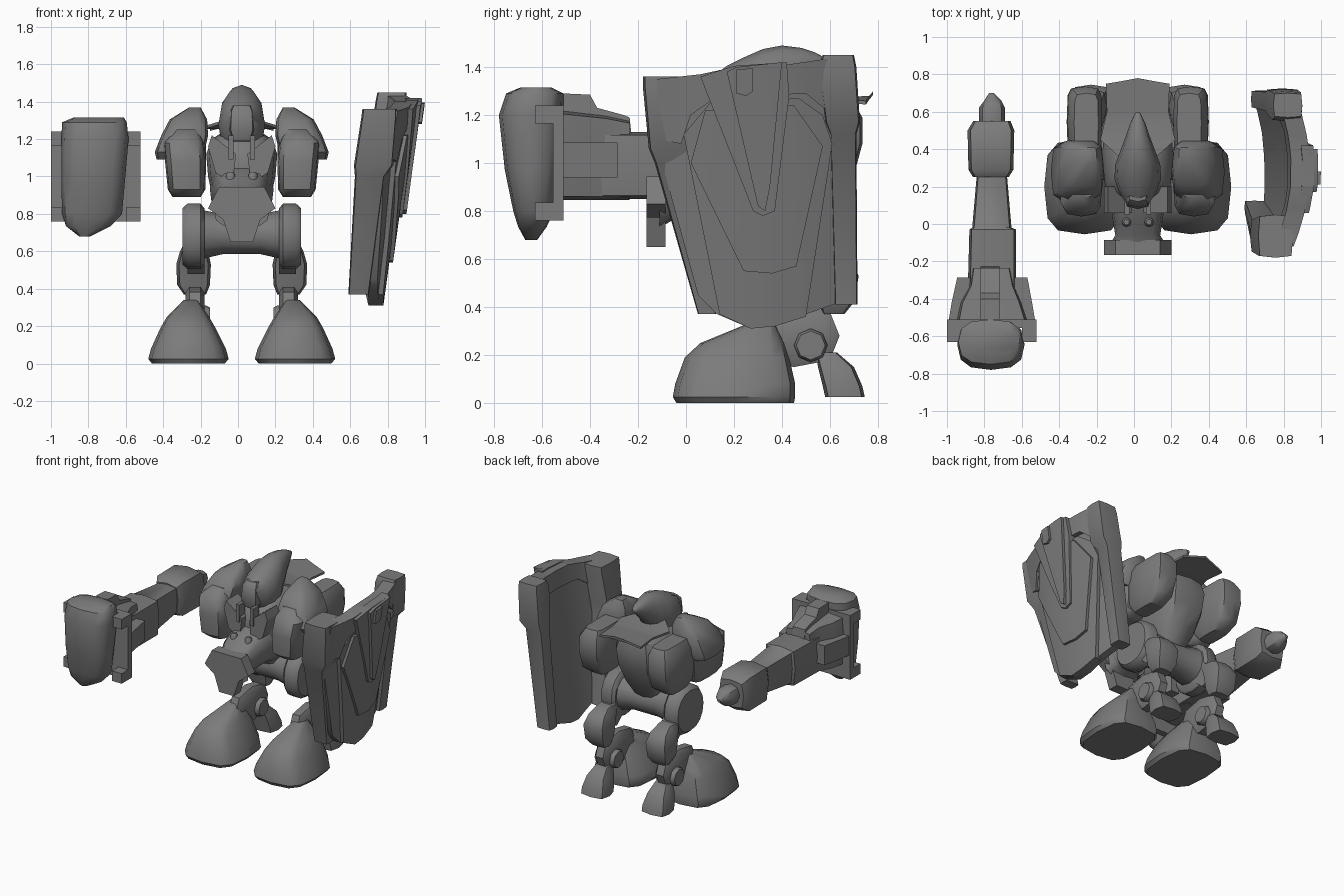
import bpy, bmesh, math
from mathutils import Vector

grey = bpy.data.materials.new("armour_grey")
grey.diffuse_color = (0.2, 0.2, 0.2, 1)
ORDER = {'X': lambda t, u, v: (t, u, v), 'Y': lambda t, u, v: (u, t, v), 'Z': lambda t, u, v: (u, v, t)}


def finish(name, bm, mirror=False, angle=42):
    bmesh.ops.recalc_face_normals(bm, faces=bm.faces)
    me = bpy.data.meshes.new(name)
    bm.to_mesh(me)
    bm.free()
    me.materials.append(grey)
    ob = bpy.data.objects.new(name, me)
    bpy.context.collection.objects.link(ob)
    bpy.ops.object.select_all(action='DESELECT')
    ob.select_set(True)
    bpy.context.view_layer.objects.active = ob
    bpy.ops.object.shade_smooth_by_angle(angle=math.radians(angle))
    if mirror:
        ob.modifiers.new("mirror", 'MIRROR').use_mirror_merge = False
    return ob


def loft(name, axis, secs, n=12, p=0.6, mirror=False):
    """Skin rounded-box sections (t, u0, u1, v0, v1) along an axis."""
    bm = bmesh.new()
    rings = []
    for t, u0, u1, v0, v1 in secs:
        ring = []
        for i in range(n):
            a = 2 * math.pi * i / n
            c, s = math.cos(a), math.sin(a)
            c = math.copysign(abs(c) ** p, c) if abs(c) > 1e-6 else 0
            s = math.copysign(abs(s) ** p, s) if abs(s) > 1e-6 else 0
            co = ORDER[axis](t, (u0 + u1) / 2 + c * (u1 - u0) / 2, (v0 + v1) / 2 + s * (v1 - v0) / 2)
            ring.append(bm.verts.new(co))
        rings.append(ring)
    for a, b in zip(rings, rings[1:]):
        for i in range(n):
            bm.faces.new((a[i], a[(i + 1) % n], b[(i + 1) % n], b[i]))
    bm.faces.new(rings[0])
    bm.faces.new(rings[-1])
    return finish(name, bm, mirror)


def prism(name, axis, outline, t0, t1, mirror=False, shape=None, cuts=()):
    """Extrude an outline along an axis, optionally slice along y and reshape."""
    bm = bmesh.new()
    a = [bm.verts.new(ORDER[axis](t0, u, v)) for u, v in outline]
    b = [bm.verts.new(ORDER[axis](t1, u, v)) for u, v in outline]
    bm.faces.new(a)
    bm.faces.new(b)
    for i in range(len(a)):
        j = (i + 1) % len(a)
        bm.faces.new((a[i], a[j], b[j], b[i]))
    for y in cuts:
        bmesh.ops.bisect_plane(bm, geom=bm.verts[:] + bm.edges[:] + bm.faces[:],
                               plane_co=(0, y, 0), plane_no=(0, 1, 0))
    if shape:
        for v in bm.verts:
            v.co = Vector(shape(v.co))
    return finish(name, bm, mirror, 30)


def box(name, x0, x1, y0, y1, z0, z1, mirror=False):
    return prism(name, 'Z', [(x0, y0), (x1, y0), (x1, y1), (x0, y1)], z0, z1, mirror)


# --- Feet, ankles and legs ---
loft("foot", 'Z', [(0.0, .09, .48, -.04, .45), (.025, .07, .50, -.055, .455), (.08, .085, .485, -.045, .455),
                   (.19, .14, .435, -.005, .43), (.25, .175, .40, .06, .41), (.34, .235, .31, .28, .37)],
     12, .6, True)
loft("ankle_link", 'X', [(.20, .30, .61, .19, .38), (.22, .26, .64, .15, .41),
                         (.28, .26, .64, .15, .41), (.30, .30, .61, .19, .38)], 8, .7, True)
loft("ankle_knob", 'X', [(.17, .46, .58, .18, .30), (.19, .45, .59, .17, .31),
                         (.31, .45, .59, .17, .31), (.33, .46, .58, .18, .30)], 8, 1, True)
loft("heel", 'Z', [(.025, .15, .35, .58, .745), (.07, .15, .35, .57, .735), (.15, .17, .33, .55, .70),
                   (.21, .19, .30, .54, .63)], 8, .5, True)
loft("knee_block", 'Z', [(.37, .19, .31, .57, .66), (.42, .17, .345, .55, .70), (.53, .165, .35, .53, .72),
                         (.60, .18, .33, .50, .68), (.64, .20, .31, .48, .60)], 8, .5, True)
prism("thigh", 'X', [(.38, .58), (.42, .76), (.56, .62), (.58, .5), (.5, .48)], .2, .29, True)

# --- Hips ---
loft("hip_wheel", 'X', [(.20, .22, .52, .53, .83), (.22, .20, .54, .505, .855),
                        (.29, .20, .54, .505, .855), (.318, .22, .52, .53, .83)], 16, .9, True)
loft("hip_barrel", 'X', [(-.21, .23, .51, .56, .82), (-.1, .25, .49, .585, .80),
                         (.1, .25, .49, .585, .80), (.21, .23, .51, .56, .82)], 12, .9)

# --- Torso ---
loft("torso", 'Z', [(.74, -.10, .10, .22, .48), (.86, -.15, .15, .12, .56), (1.0, -.18, .18, .10, .62),
                    (1.12, -.19, .19, .10, .64), (1.2, -.16, .16, .16, .62), (1.24, -.10, .10, .22, .55)], 12, .6)
loft("waist_nose", 'Y', [(.3, -.17, .17, .76, 1.10), (.14, -.15, .15, .78, 1.06), (.0, -.13, .13, .77, 1.0),
                         (-.06, -.12, .12, .76, .96), (-.11, -.15, .15, .73, .94)], 12, .6)
prism("nose_plate", 'Y', [(-.18, .83), (-.12, .945), (.12, .945), (.18, .83), (.10, .77), (.06, .65), (-.06, .65),
                          (-.10, .77)], -.165, -.085)
loft("nose_stud", 'Z', [(.94, .035, .085, -.015, .035), (1.01, .035, .085, -.015, .035),
                        (1.025, .045, .075, -.005, .025)], 8, 1, True)
prism("collar", 'Y', [(.03, 1.12), (.16, 1.22), (.18, 1.16), (.14, 1.02), (.05, .96)], .06, .2, True)
# Thin swept fin behind the head
prism("back_fin", 'Z', [(-.10, .36), (-.2, .45), (-.165, .6), (-.17, .75), (-.08, .765), (0, .78), (.08, .765),
                        (.17, .75), (.165, .6), (.2, .45), (.10, .36)], 0, .015, cuts=(.55,),
      shape=lambda c: (c.x, c.y, c.z + 1.31 - .25 * abs(c.x) - .06 * (c.y - .36)))

# --- Head ---
loft("helmet", 'Y', [(.11, -.06, .06, 1.27, 1.36), (.17, -.10, .10, 1.15, 1.405), (.24, -.125, .125, 1.11, 1.44),
                     (.32, -.12, .12, 1.12, 1.475), (.40, -.09, .09, 1.20, 1.49), (.48, -.06, .06, 1.31, 1.48),
                     (.54, -.04, .04, 1.37, 1.46), (.595, -.012, .012, 1.41, 1.43)], 12, .9)
loft("face", 'Z', [(1.19, -.05, .05, .10, .25), (1.25, -.07, .07, .08, .25), (1.35, -.065, .065, .09, .25),
                   (1.38, -.05, .05, .12, .25)], 8, .5)
loft("neck", 'Z', [(1.1, -.07, .07, .18, .38), (1.25, -.08, .08, .16, .38)], 8, .7)
box("breather_tube", .045, .07, .05, .12, 1.09, 1.22, True)

# --- Shoulders ---
loft("upper_arm", 'Z', [(.89, .22, .37, .10, .36), (.93, .195, .395, .05, .41), (1.08, .19, .41, .04, .43),
                        (1.18, .2, .42, .06, .43), (1.25, .23, .36, .14, .38)], 12, .5, True)
loft("shoulder_pad", 'Z', [(1.09, .24, .455, .16, .42), (1.13, .20, .465, .12, .44), (1.22, .18, .43, .13, .45),
                           (1.305, .185, .385, .20, .44), (1.37, .22, .28, .33, .41)], 10, .5, True)
loft("shoulder_back", 'Z', [(.89, .23, .34, .42, .62), (.95, .20, .37, .38, .70), (1.08, .19, .38, .36, .735),
                            (1.19, .19, .375, .36, .735), (1.25, .21, .34, .38, .70)], 12, .4, True)

# The body sits slightly off the centre line
for ob in bpy.context.scene.objects:
    ob.location.x = .02

# --- Cannon arm ---
loft("fist_guard", 'Z', [(.68, -.85, -.79, -.67, -.62), (.735, -.92, -.68, -.70, -.58), (.80, -.94, -.62, -.72, -.55),
                         (.97, -.945, -.605, -.755, -.53), (1.2, -.945, -.585, -.78, -.51),
                         (1.29, -.94, -.595, -.75, -.51), (1.315, -.88, -.61, -.69, -.56)], 12, .75)
box("arm_plate", -1, -.52, -.555, -.51, .76, 1.24)
for i, x in enumerate((-1, -.60)):
    for j, z in enumerate((.76, 1.165)):
        box(f"plate_clamp_{i}{j}", x, x + .08, -.63, -.51, z, z + .075)
prism("forearm_top", 'X', [(-.51, 1.1), (-.51, 1.29), (-.40, 1.285), (-.37, 1.23), (-.26, 1.2), (-.235, 1.19),
                           (-.22, 1.05)], -.82, -.72)
loft("forearm_flare", 'Y', [(-.51, -.95, -.57, .845, 1.22), (-.42, -.93, -.60, .845, 1.21),
                            (-.33, -.88, -.64, .845, 1.2), (-.235, -.865, -.66, .845, 1.18)], 8, .25)
prism("forearm_side_block", 'Z', [(-.99, -.51), (-.975, -.42), (-.945, -.285), (-.57, -.285), (-.545, -.42),
                                  (-.53, -.51)], .94, 1.085)
loft("forearm", 'Y', [(-.4, -.89, -.63, .85, 1.13), (-.03, -.88, -.63, .85, 1.13), (-.02, -.865, -.655, .87, 1.12),
                      (.27, -.84, -.68, .90, 1.10)], 8, .3)
loft("elbow", 'Y', [(.25, -.86, -.67, .89, 1.11), (.29, -.885, -.645, .86, 1.14), (.50, -.89, -.64, .86, 1.14),
                    (.55, -.86, -.66, .90, 1.10)], 8, .4)
loft("elbow_knob", 'Y', [(.54, -.83, -.69, .93, 1.07), (.62, -.83, -.69, .93, 1.07), (.66, -.80, -.71, .96, 1.05),
                         (.70, -.775, -.75, .99, 1.01)], 8, .9)


# --- Shield: tilted, bowed layers ---
def bow(c):
    return (c.x + .14 * (c.z - 1.4) - .5 * (c.y - .28) ** 2, c.y, c.z)


def layer(name, outline, x0, x1):
    prism(name, 'X', outline, x0, x1, shape=bow, cuts=(-.05, .08, .2, .35, .48, .6))


layer("shield_plate", [(-.12, 1.33), (.65, 1.42), (.67, .43), (.5, .37), (.37, .32), (.27, .31), (.13, .37),
                       (.05, .45), (-.10, 1.0)], .85, .905)
layer("shield_main_panel", [(-.01, 1.12), (.1, 1.25), (.47, 1.27), (.57, 1.2), (.61, 1.08), (.5, .36),
                            (.37, .32), (.27, .31), (.14, .37)], .88, .93)
layer("shield_mid_panel", [(.02, 1.0), (.08, 1.22), (.45, 1.24), (.57, 1.07), (.46, .57), (.36, .54),
                           (.24, .55)], .90, .95)
layer("shield_spike", [(.06, 1.36), (.2, 1.405), (.42, 1.42), (.43, 1.28), (.37, .80), (.32, .78), (.28, .80)],
      .90, .965)
layer("shield_ridge", [(.17, 1.38), (.21, 1.40), (.40, 1.42), (.35, .9), (.33, .80), (.30, .82)], .93, .985)
layer("shield_lug", [(.21, 1.29), (.21, 1.39), (.28, 1.395), (.28, 1.30), (.25, 1.28)], .96, 1.0)
layer("shield_top_band", [(-.12, 1.35), (.06, 1.37), (.2, 1.40), (.42, 1.41), (.66, 1.445), (.66, 1.1), (.61, 1.2),
                          (.5, 1.29), (.12, 1.27), (.02, 1.2), (-.02, 1.08), (-.12, 1.1)], .84, .94)
# Shield edge rails
loft("shield_front_rail", 'Z', [(1.36, .665, .85, -.18, .05), (1.32, .66, .85, -.18, .05),
                                (1.06, .62, .83, -.155, .03), (1.0, .625, .785, -.13, .03),
                                (.37, .59, .70, .05, .125)], 8, .25)
loft("shield_back_rail", 'Z', [(1.45, .745, .90, .57, .70), (1.40, .735, .90, .55, .71),
                               (1.17, .705, .88, .58, .725), (1.12, .70, .835, .60, .71),
                               (.41, .625, .735, .62, .715)], 8, .25)
